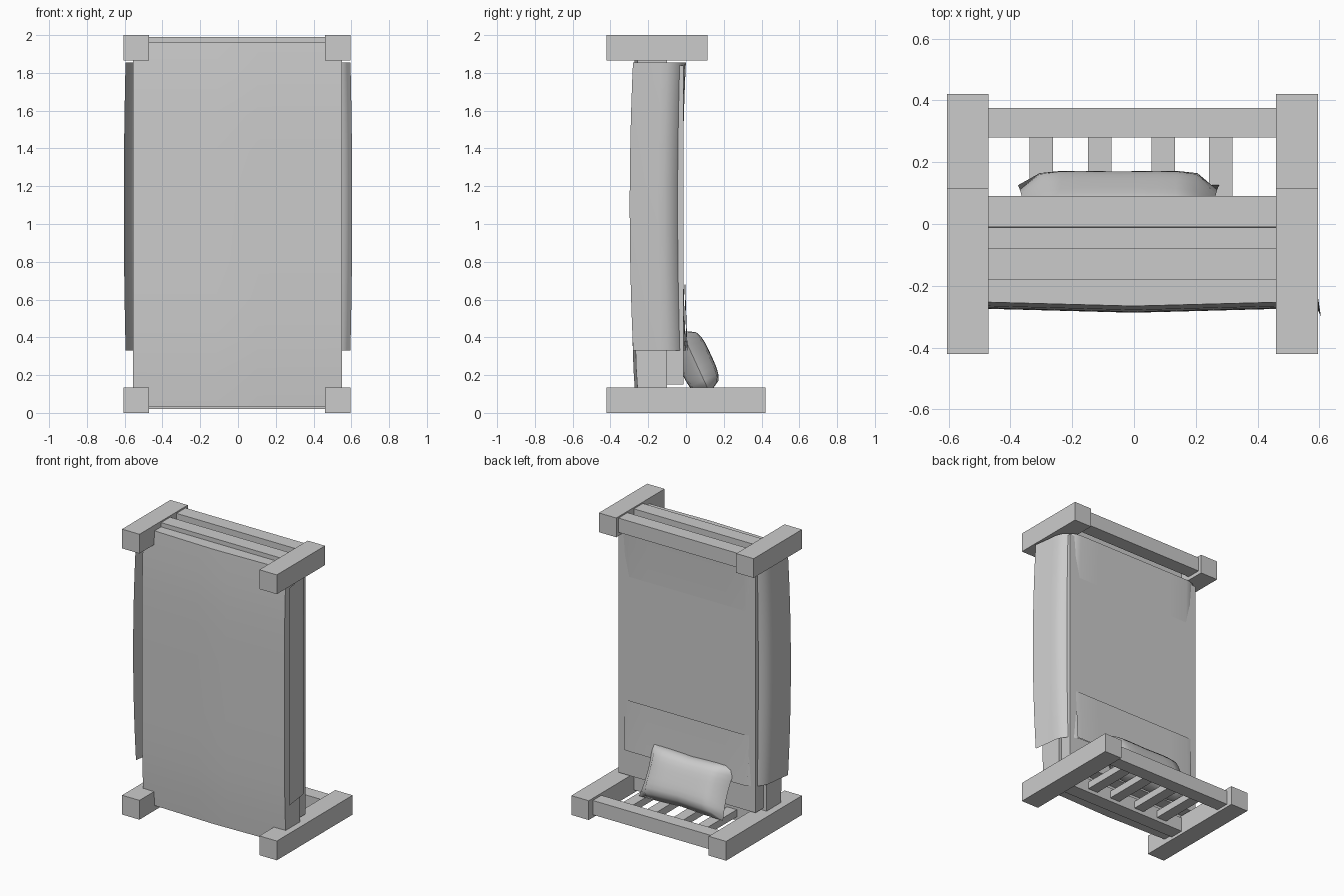
import bpy, bmesh, math
from mathutils import Vector

cube = bpy.data.objects.get("Cube")
if cube:
    bpy.data.objects.remove(cube, do_unlink=True)

grey = bpy.data.materials.new("plain grey")
grey.use_nodes = True
colour = (0.6, 0.6, 0.6, 1)
grey.diffuse_color = colour
grey.node_tree.nodes["Principled BSDF"].inputs["Base Color"].default_value = colour


def finish(name, bm, smooth=None):
    bmesh.ops.recalc_face_normals(bm, faces=bm.faces)
    mesh = bpy.data.meshes.new(name)
    bm.to_mesh(mesh)
    bm.free()
    mesh.materials.append(grey)
    obj = bpy.data.objects.new(name, mesh)
    bpy.context.collection.objects.link(obj)
    if smooth:
        bpy.ops.object.select_all(action='DESELECT')
        obj.select_set(True)
        bpy.context.view_layer.objects.active = obj
        bpy.ops.object.shade_smooth_by_angle(angle=math.radians(smooth))
    return obj


def box_mesh(x, y, z, cuts=0):
    """Box between (low, high) pairs on each axis."""
    bm = bmesh.new()
    bmesh.ops.create_cube(bm, size=1)
    if cuts:
        bmesh.ops.subdivide_edges(bm, edges=bm.edges[:], cuts=cuts, use_grid_fill=True)
    for v in bm.verts:
        v.co = Vector([lo + (c + 0.5) * (hi - lo) for c, (lo, hi) in zip(v.co, (x, y, z))])
    return bm


def box(name, x, y, z):
    return finish(name, box_mesh(x, y, z))


# Posts at the head and foot
for side, span in (("right", (-0.605, -0.47)), ("left", (0.46, 0.595))):
    box("head_post_" + side, span, (-0.42, 0.42), (0, 0.135))
    box("foot_post_" + side, span, (-0.42, 0.115), (1.865, 2))

# Cross rails
rail_x = (-0.48, 0.47)
low_rail = (-0.18, -0.08)
box("head_top_rail", rail_x, (0.28, 0.375), (0.02, 0.12))
box("head_low_rail", rail_x, low_rail, (0.02, 0.12))
box("foot_top_rail", rail_x, (-0.01, 0.09), (1.89, 1.99))
box("foot_low_rail", rail_x, low_rail, (1.89, 1.99))

# Headboard slats
for i, cx in enumerate((-0.3, -0.11, 0.095, 0.28)):
    box(f"head_slat_{i + 1}", (cx - 0.038, cx + 0.038), (-0.1, 0.3), (0.045, 0.095))

# Bed base, gently bulging on its underside
bm = box_mesh((-0.555, 0.55), (-0.25, -0.1), (0.035, 1.96), cuts=9)
for v in bm.verts:
    depth = (-0.1 - v.co.y) / 0.15
    along = abs(v.co.z - 1) / 0.965
    bulge = 0.015 * (1 - abs(v.co.x) / 0.56) + 0.022 * (1 - along ** 4)
    v.co.y -= depth * bulge
finish("bed_base", bm, 30)

box("mattress", (-0.53, 0.53), (-0.12, -0.012), (0.15, 1.84))

# Blanket: an open sheet draped over the mattress
corner = 0.13
half_profile = [(0.595, -0.28), (0.583, -0.2)]
for i in range(7):
    a = math.radians(15 * i)
    half_profile.append((0.445 + corner * math.cos(a), -corner + corner * math.sin(a)))
half_profile += [(0.3, 0), (0.15, 0)]
profile = half_profile + [(0, 0)] + [(-x, y) for x, y in reversed(half_profile)]


def drape(name, outline, z0, z1, rings, lift=0):
    bm = bmesh.new()
    rows = []
    for i in range(rings + 1):
        z = z0 + (z1 - z0) * i / rings
        sag = max(0, 1 - ((z - 1.1) / 0.77) ** 2)
        rows.append([bm.verts.new((x * (1 + 0.016 * sag), y - 0.018 * sag + lift, z))
                     for x, y in outline])
    for a, b in zip(rows, rows[1:]):
        for j in range(len(outline) - 1):
            bm.faces.new((a[j], a[j + 1], b[j + 1], b[j]))
    return finish(name, bm, 45)


drape("blanket", profile, 0.33, 1.855, 16)
fold = [p for p in profile if abs(p[0]) < 0.5]
drape("blanket_fold", fold, 0.33, 0.68, 5, lift=0.009)

# Pillow leaning on the headboard
bm = box_mesh((-1, 1), (-1, 1), (-1, 1), cuts=9)
up, out = Vector((0, -0.42, 0.91)), Vector((0, 0.91, 0.42))
for v in bm.verts:
    u, w, t = v.co
    puff = math.sqrt(max(0, (1 - u ** 6) * (1 - w ** 4)))
    pinch = 1 - 0.06 * (1 - abs(u)) ** 2
    v.co = (Vector((-0.05 + 0.325 * u * (1 - 0.05 * (1 - w * w)), 0.05, 0.27))
            + up * (0.18 * w * pinch) + out * (0.09 * t * puff))
bmesh.ops.remove_doubles(bm, verts=bm.verts, dist=0.0005)
finish("pillow", bm, 60)
